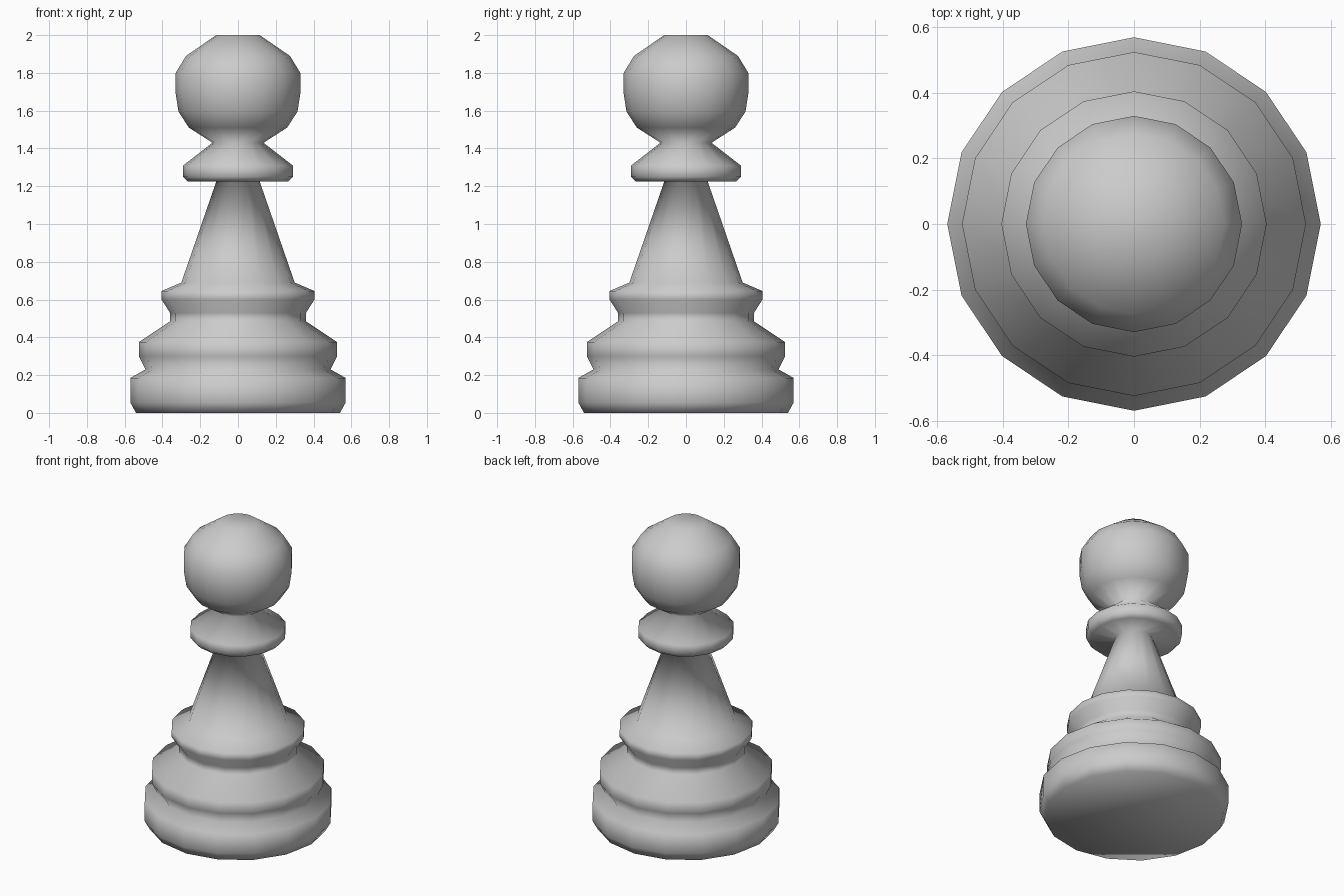
import bpy, bmesh
from math import cos, sin, tau

if "Cube" in bpy.data.objects:
    bpy.data.objects.remove(bpy.data.objects["Cube"])

SIDES = 16

# Turned outline from foot to crown: (radius, height)
foot = [(0.54, 0), (0.57, 0.055), (0.57, 0.185), (0.49, 0.23)]
lower_ring = [(0.525, 0.30), (0.525, 0.375), (0.36, 0.485), (0.36, 0.53)]
upper_ring = [(0.405, 0.60), (0.405, 0.645), (0.30, 0.69)]
stem = [(0.115, 1.225)]
collar = [(0.265, 1.225), (0.29, 1.25), (0.29, 1.31), (0.135, 1.43)]
head = [(0.26, 1.51), (0.315, 1.595), (0.33, 1.69), (0.33, 1.80),
        (0.275, 1.89), (0.115, 2.0)]


def lathe(name, profile):
    bm = bmesh.new()
    rings = [[bm.verts.new((r * cos(tau * i / SIDES), r * sin(tau * i / SIDES), z))
              for i in range(SIDES)] for r, z in profile]
    for a, b in zip(rings, rings[1:]):
        for i in range(SIDES):
            j = (i + 1) % SIDES
            bm.faces.new((a[i], a[j], b[j], b[i]))
    # Flat caps on the foot and crown
    bm.faces.new(rings[0][::-1])
    bm.faces.new(rings[-1])
    for f in bm.faces:
        f.smooth = True
    mesh = bpy.data.meshes.new(name)
    bm.to_mesh(mesh)
    bm.free()
    obj = bpy.data.objects.new(name, mesh)
    bpy.context.collection.objects.link(obj)
    return obj


# One continuous turned piece, smooth shaded throughout
lathe("chess_pawn", foot + lower_ring + upper_ring + stem + collar + head)
